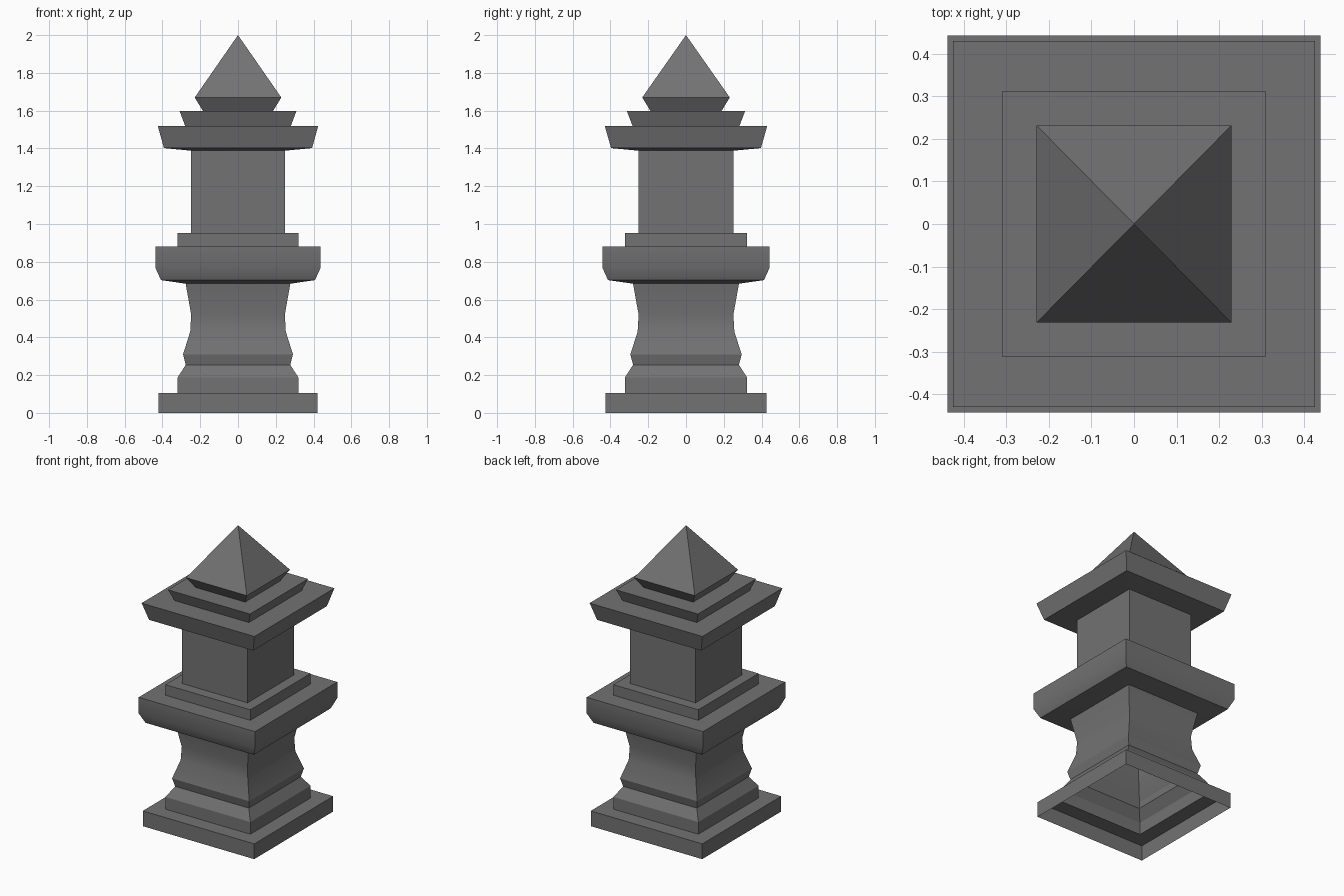
import bpy
import bmesh
import math

if "Cube" in bpy.data.objects:
    bpy.data.objects.remove(bpy.data.objects["Cube"])

DEPTH = 1.012  # the pillar is very slightly deeper than wide

stone = bpy.data.materials.new("dark grey stone")
stone.diffuse_color = (0.17, 0.17, 0.17, 1)
stone.use_nodes = True
stone.node_tree.nodes["Principled BSDF"].inputs["Base Color"].default_value = stone.diffuse_color


def square_shell(name, profile):
    """Sweep a (half width, height) profile round a square; half width 0 closes to a point."""
    bm = bmesh.new()
    rings = []
    for r, z in profile:
        if r == 0:
            rings.append([bm.verts.new((0, 0, z))] * 4)
        else:
            rings.append([bm.verts.new((sx * r, sy * r * DEPTH, z))
                          for sx, sy in ((-1, -1), (1, -1), (1, 1), (-1, 1))])
    for low, high in zip(rings, rings[1:]):
        for i in range(4):
            j = (i + 1) % 4
            corners = [low[i], low[j], high[j], high[i]]
            bm.faces.new(list(dict.fromkeys(corners)))
    mesh = bpy.data.meshes.new(name)
    bm.to_mesh(mesh)
    bm.free()
    mesh.materials.append(stone)
    obj = bpy.data.objects.new(name, mesh)
    bpy.context.collection.objects.link(obj)
    bpy.ops.object.select_all(action='DESELECT')
    obj.select_set(True)
    bpy.context.view_layer.objects.active = obj
    bpy.ops.object.shade_smooth_by_angle(angle=math.radians(29))
    return obj


# Stepped foot, open underneath
square_shell("plinth", [(0.42, 0), (0.42, 0.104), (0.32, 0.104),
                        (0.32, 0.187), (0.277, 0.254)])

# Waisted pedestal above the foot
square_shell("pedestal", [(0.277, 0.254), (0.291, 0.31), (0.253, 0.43),
                          (0.248, 0.52), (0.277, 0.684)])

# Wide middle slab with a chamfered lower edge and a step on top
square_shell("middle_slab", [(0.277, 0.684), (0.408, 0.703), (0.438, 0.77),
                             (0.438, 0.88), (0.32, 0.88), (0.32, 0.952),
                             (0.248, 0.952)])

# Plain upper shaft
square_shell("shaft", [(0.248, 0.952), (0.248, 1.388)])

# Flared cornice with a smaller flared step
square_shell("cornice", [(0.248, 1.388), (0.392, 1.402), (0.425, 1.52),
                         (0.28, 1.52), (0.309, 1.597), (0.185, 1.597)])

# Pyramid finial
square_shell("finial", [(0.185, 1.597), (0.229, 1.67), (0, 2.0)])
